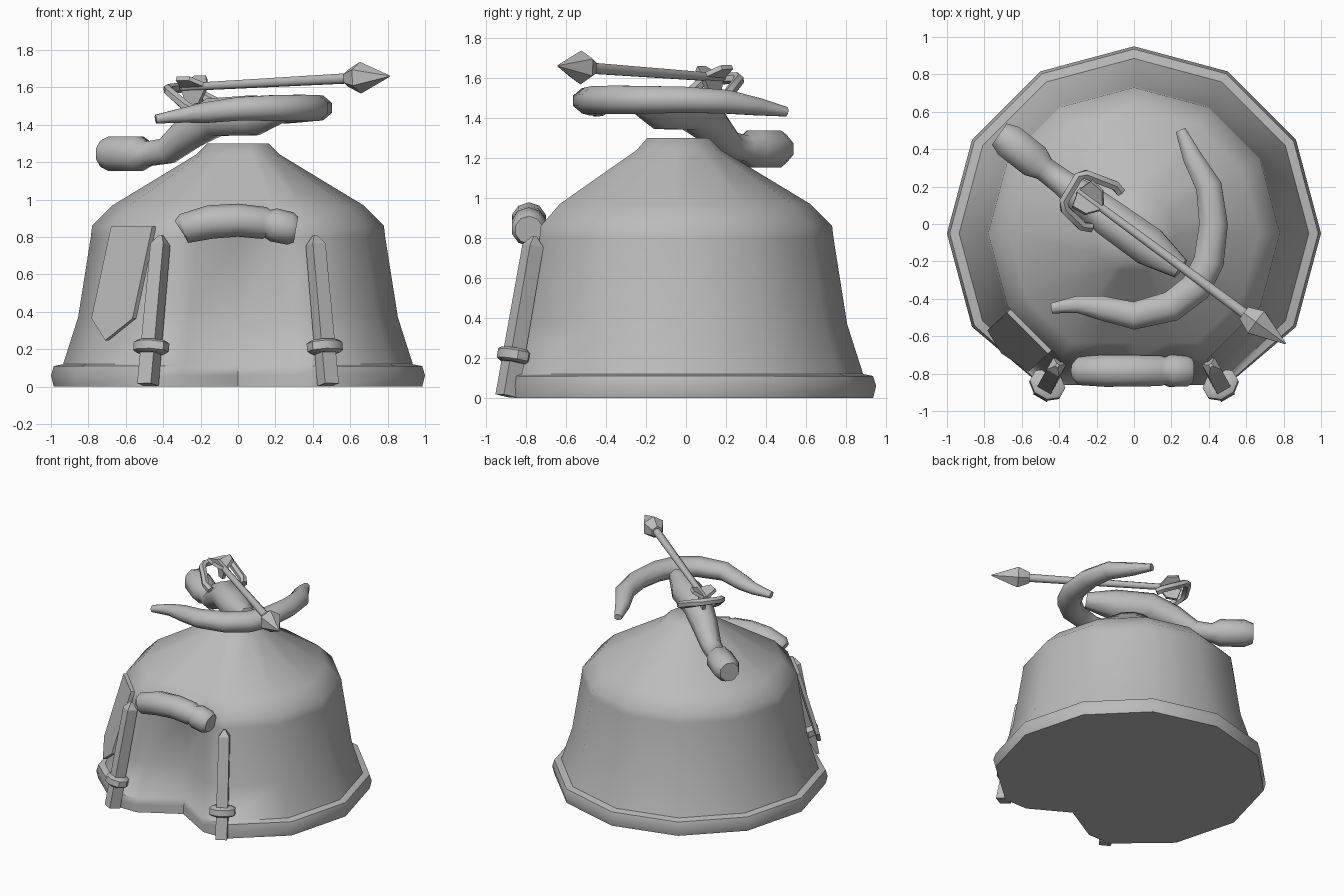
import bpy, bmesh
from math import sin, cos, pi, radians
from mathutils import Vector, Matrix

cube = bpy.data.objects.get("Cube")
if cube:
    bpy.data.objects.remove(cube, do_unlink=True)

grey = bpy.data.materials.new("plain_grey")
grey.use_nodes = True
grey.diffuse_color = (0.5, 0.5, 0.5, 1)
grey.node_tree.nodes["Principled BSDF"].inputs["Base Color"].default_value = (0.5, 0.5, 0.5, 1)


def finish(name, bm, angle=50):
    bmesh.ops.recalc_face_normals(bm, faces=bm.faces)
    mesh = bpy.data.meshes.new(name)
    bm.to_mesh(mesh)
    bm.free()
    mesh.materials.append(grey)
    obj = bpy.data.objects.new(name, mesh)
    bpy.context.collection.objects.link(obj)
    bpy.ops.object.select_all(action='DESELECT')
    obj.select_set(True)
    bpy.context.view_layer.objects.active = obj
    bpy.ops.object.shade_smooth_by_angle(angle=radians(angle))
    return obj


def loft(bm, rings, closed=False):
    """Skin a list of point rings and cap the two ends."""
    loops = [[bm.verts.new(p) for p in ring] for ring in rings]
    pairs = list(zip(loops, loops[1:]))
    if closed:
        pairs.append((loops[-1], loops[0]))
    n = len(loops[0])
    for a, b in pairs:
        for i in range(n):
            j = (i + 1) % n
            bm.faces.new((a[i], a[j], b[j], b[i]))
    if not closed:
        bm.faces.new(loops[0])
        bm.faces.new(loops[-1])


def tube(name, path, radii, sides=8, up=(0, 0, 1), squash=1.0, closed=False, turn=0.5, angle=50):
    """Sweep a polygon of varying radius along a path."""
    pts = [Vector(p) for p in path]
    n = len(pts)
    rings = []
    for i, p in enumerate(pts):
        before = pts[i - 1] if i or closed else p
        after = pts[(i + 1) % n] if i < n - 1 or closed else p
        t = (after - before).normalized()
        u = t.cross(Vector(up)).normalized()
        v = u.cross(t) * squash
        rings.append([p + radii[i] * (u * cos(a) + v * sin(a))
                      for a in (2 * pi * (k + turn) / sides for k in range(sides))])
    bm = bmesh.new()
    loft(bm, rings, closed)
    return finish(name, bm, angle)


# Tent shell: twelve-sided, with a folded-in doorway in the flat front
CY = -0.05
profile = [(0, .985), (.06, 1.0), (.11, .985), (.12, .935), (.37, .855), (.8, .787),
           (.86, .78), (.97, .67), (1.24, .225), (1.3, .165)]
rings = []
for z, r in profile:
    front = max(CY - r * cos(pi / 6), -.86 if z < .115 else -.84)
    ring = []
    for k in range(1, 12):
        a = -pi / 2 + k * pi / 6
        ring.append((r * cos(a), max(CY + r * sin(a), front), z))
    jamb = min(.3 - .11 * z, r * .3)
    fold = -.69 + .09 * z if z < .85 else front
    ring += [(-jamb, front, z), (0, fold, z), (jamb, front, z)]
    rings.append(ring)
bm = bmesh.new()
loft(bm, rings)
finish("tent_shell", bm, 60)

# Pointed cloth flap hanging on the front wall
bm = bmesh.new()
origin, along = Vector((-.56, -.575, .855)), Vector((.11, -.11, 0))
down, out = Vector((-.105, -.095, -.49)), Vector((-.006, -.006, 0))
outline = [(-1, 0), (1, 0), (1, 1), (-.1, 1.24), (-1, 1)]
loft(bm, [[origin + along * s + down * d + out * o for s, d in outline] for o in (-2, 1.5)])
finish("wall_flap", bm, 30)

# Rolled cloth above the doorway
tube("door_roll",
     [(-.305, -.785, .835), (-.29, -.785, .845), (-.15, -.785, .88), (0, -.785, .89), (.14, -.785, .875),
      (.16, -.785, .87), (.19, -.785, .865), (.28, -.785, .845), (.31, -.785, .84)],
     [.06, .08, .09, .088, .086, .076, .09, .088, .07], sides=10)

# Swords leaning on either side of the doorway
for side, x in (("left", 1), ("right", -1)):
    top, foot = Vector((.415 * x, -.765, .76)), Vector((.482 * x, -.895, .01))
    axis = (foot - top).normalized()
    face = Vector((.5 * x, -.87, 0))
    tube(side + "_sword_blade", [top - axis * .05, top, foot], [.012, .055, .06],
         sides=4, up=face, angle=25)
    mid = top.lerp(foot, .73)
    tube(side + "_sword_guard", [mid + axis * s for s in (-.035, -.022, .022, .035)],
         [.08, .1, .1, .08], up=face, squash=.8, angle=40)

# Crossbow stock
tube("crossbow_stock",
     [(-.72, .48, 1.245), (-.67, .445, 1.245), (-.53, .335, 1.245), (-.48, .295, 1.245), (-.38, .22, 1.26),
      (-.26, .13, 1.36), (-.13, .03, 1.44), (.08, -.12, 1.45), (.25, -.24, 1.48)],
     [.075, .1, .1, .07, .075, .095, .11, .115, .06], sides=8)

# Curved bow limbs
tube("bow_limbs",
     [(.25, .5, 1.43), (.31, .36, 1.455), (.4, .2, 1.48), (.425, 0, 1.49), (.4, -.2, 1.49), (.33, -.34, 1.49),
      (.2, -.44, 1.49), (0, -.49, 1.485), (-.17, -.45, 1.465), (-.3, -.43, 1.45), (-.44, -.45, 1.43)],
     [.03, .055, .075, .083, .088, .09, .088, .08, .07, .05, .03], squash=.85)

# String bracket that holds the bolt
tube("string_bracket",
     [(-.07, .17, 1.49), (-.1, .205, 1.51), (-.26, .265, 1.59), (-.295, .255, 1.6),
      (-.375, .12, 1.59), (-.37, .08, 1.58), (-.28, -.01, 1.5), (-.23, -.02, 1.47)],
     [.028] * 8, sides=6)

# Bolt: shaft, head and three fins
tail, tip = Vector((-.3, .18, 1.6)), Vector((.81, -.64, 1.66))
tube("bolt_shaft", [tail, tail.lerp(tip, .84)], [.022, .03])
tube("bolt_head", [tail.lerp(tip, t) for t in (.8, .86, 1)], [.045, .085, .004], sides=6, angle=40)
axis = (tip - tail).normalized()
for i in range(3):
    spoke = Matrix.Rotation(i * 2 * pi / 3, 3, axis) @ axis.cross(Vector((0, 1, 0))).cross(axis).cross(axis).normalized()
    thick = axis.cross(spoke) * .012
    shape = [(.0, 0), (.17, 0), (.11, .09), (.03, .1)]
    bm = bmesh.new()
    loft(bm, [[tail + axis * a + spoke * b + thick * s for a, b in shape] for s in (-1, 1)])
    finish("bolt_fin_%d" % (i + 1), bm, 30)
